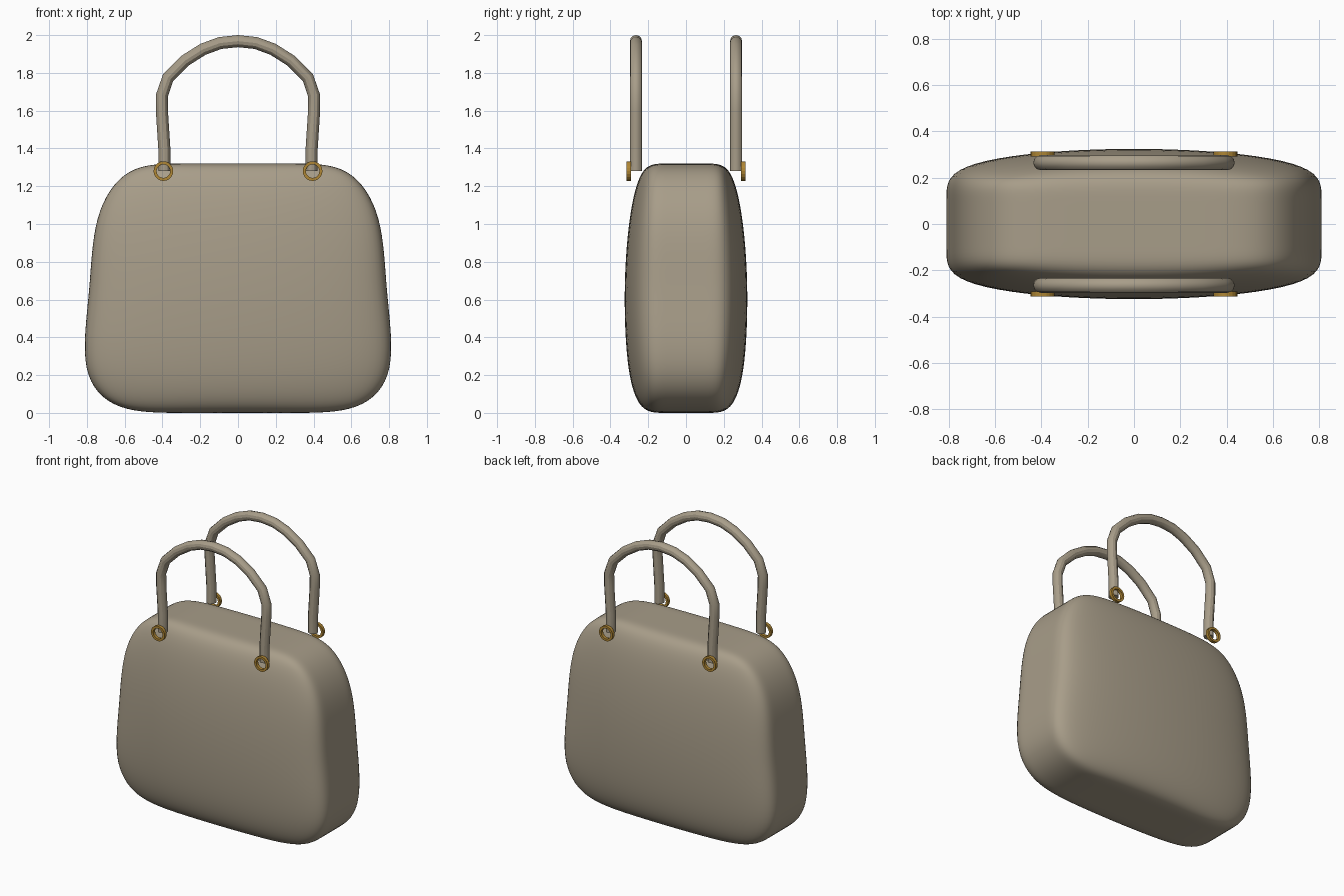
import bpy
import bmesh
from math import tau
from mathutils import Vector

if "Cube" in bpy.data.objects:
    bpy.data.objects.remove(bpy.data.objects["Cube"])


def make_material(name, color):
    mat = bpy.data.materials.new(name)
    mat.use_nodes = True
    mat.diffuse_color = color
    mat.node_tree.nodes["Principled BSDF"].inputs["Base Color"].default_value = color
    return mat


taupe = make_material("taupe leather", (0.39, 0.337, 0.25, 1))
gold = make_material("aged gold", (0.43, 0.24, 0.035, 1))


def make_object(name, bm, mat):
    bmesh.ops.recalc_face_normals(bm, faces=bm.faces)
    mesh = bpy.data.meshes.new(name)
    bm.to_mesh(mesh)
    bm.free()
    mesh.materials.append(mat)
    obj = bpy.data.objects.new(name, mesh)
    bpy.context.collection.objects.link(obj)
    return obj


# Bag body: a tapered, bulging box cage smoothed by subdivision
# each level holds height, half width, half depth
levels = [(0.0, 0.65, 0.243), (0.2, 0.845, 0.316), (0.65, 0.78, 0.335),
          (1.05, 0.77, 0.306), (1.32, 0.595, 0.24)]
inner_x, inner_y, corner_pinch = 0.3, 0.12, 0.8
last = (3, 3, len(levels) - 1)


def cage_point(i, j, k):
    z, width, depth = levels[k]
    end_x, end_y = i in (0, 3), j in (0, 3)
    x = width if end_x else inner_x
    y = depth if end_y else inner_y
    if end_x and end_y:
        y *= corner_pinch
    return Vector((x if i > 1 else -x, y if j > 1 else -y, z))


bm = bmesh.new()
cage = {}


def cage_vert(index):
    if index not in cage:
        cage[index] = bm.verts.new(cage_point(*index))
    return cage[index]


for axis in range(3):
    u, v = [a for a in range(3) if a != axis]
    for side in (0, last[axis]):
        for a in range(last[u]):
            for b in range(last[v]):
                quad = []
                for da, db in ((0, 0), (1, 0), (1, 1), (0, 1)):
                    index = [side] * 3
                    index[u], index[v] = a + da, b + db
                    quad.append(cage_vert(tuple(index)))
                bm.faces.new(quad)
for face in bm.faces:
    face.smooth = True
body = make_object("bag_body", bm, taupe)
subsurf = body.modifiers.new("rounding", "SUBSURF")
subsurf.levels = subsurf.render_levels = 3

# Handles: round tubes along a mirrored arch
half_arch = [(0.39, 1.28), (0.39, 1.4), (0.403, 1.6), (0.403, 1.68),
             (0.37, 1.775), (0.28, 1.865), (0.185, 1.925), (0.095, 1.958)]
arch = half_arch + [(0, 1.968)] + [(-x, z) for x, z in reversed(half_arch)]


def make_handle(name, y):
    curve = bpy.data.curves.new(name, "CURVE")
    curve.dimensions = "3D"
    curve.bevel_depth = 0.032
    curve.bevel_resolution = 4
    curve.use_fill_caps = True
    spline = curve.splines.new("POLY")
    spline.points.add(len(arch) - 1)
    for point, (x, z) in zip(spline.points, arch):
        point.co = (x, y, z, 1)
    curve.materials.append(taupe)
    obj = bpy.data.objects.new(name, curve)
    bpy.context.collection.objects.link(obj)
    bpy.ops.object.select_all(action="DESELECT")
    obj.select_set(True)
    bpy.context.view_layer.objects.active = obj
    bpy.ops.object.convert(target="MESH")
    bpy.ops.object.shade_smooth_by_angle()


# Rings: a small rectangular section spun into a band
def make_ring(name, x, y):
    bm = bmesh.new()
    section = [(0.036, -0.011), (0.052, -0.011), (0.052, 0.011), (0.036, 0.011)]
    verts = [bm.verts.new((x + r, y + d, 1.28)) for r, d in section]
    edges = [bm.edges.new((verts[n - 1], verts[n])) for n in range(4)]
    bmesh.ops.spin(bm, geom=verts + edges, cent=(x, y, 1.28), axis=(0, 1, 0),
                   angle=tau, steps=20, use_merge=True)
    bmesh.ops.remove_doubles(bm, verts=bm.verts, dist=0.0005)
    make_object(name, bm, gold)


for place, sign in (("front", -1), ("back", 1)):
    make_handle(place + "_handle", sign * 0.265)
    for side, x in (("right", -0.395), ("left", 0.395)):
        make_ring(f"{place}_{side}_ring", x, sign * 0.303)
